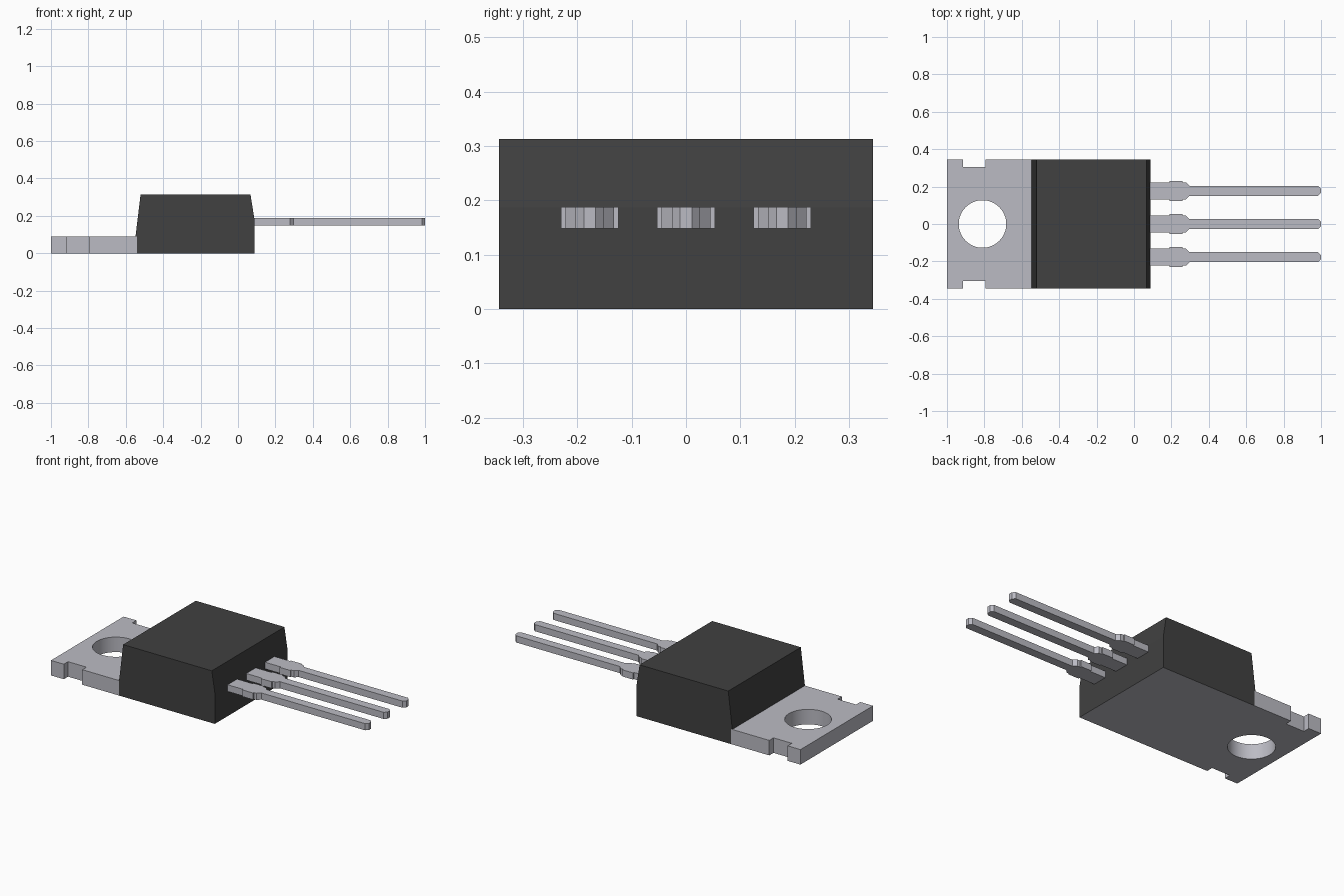
import bpy, bmesh, math
from mathutils import Vector

cube = bpy.data.objects.get("Cube")
if cube:
    bpy.data.objects.remove(cube, do_unlink=True)


def material(name, color):
    m = bpy.data.materials.new(name)
    m.use_nodes = True
    m.diffuse_color = color
    bsdf = next(n for n in m.node_tree.nodes if n.type == 'BSDF_PRINCIPLED')
    bsdf.inputs["Base Color"].default_value = color
    bsdf.inputs["Roughness"].default_value = 0.5
    return m


metal = material("tin grey metal", (0.50, 0.50, 0.55, 1))
plastic = material("dark grey plastic", (0.052, 0.052, 0.052, 1))


def prism(name, loops, direction, mats):
    """Extrude a flat outline (first loop) with optional holes (other loops)."""
    bm = bmesh.new()
    edges = []
    for loop in loops:
        vs = [bm.verts.new(p) for p in loop]
        edges += [bm.edges.new((a, b)) for a, b in zip(vs, vs[1:] + vs[:1])]
    if len(loops) == 1:
        bm.faces.new(vs)
    else:
        bmesh.ops.triangle_fill(bm, edges=edges, use_beauty=True)
    ext = bmesh.ops.extrude_face_region(bm, geom=bm.faces[:], use_keep_orig=True)
    bmesh.ops.translate(bm, vec=Vector(direction),
                        verts=[g for g in ext["geom"] if isinstance(g, bmesh.types.BMVert)])
    bmesh.ops.recalc_face_normals(bm, faces=bm.faces[:])
    me = bpy.data.meshes.new(name)
    bm.to_mesh(me)
    bm.free()
    for m in mats:
        me.materials.append(m)
    ob = bpy.data.objects.new(name, me)
    bpy.context.collection.objects.link(ob)
    return ob


def mirrored(half, z, y0=0.0):
    """Closed outline from a half profile of (x, half width)."""
    return ([(x, y0 - w, z) for x, w in half] +
            [(x, y0 + w, z) for x, w in reversed(half)])


W = 0.344

# Mounting tab with side notches and a screw hole
tab = [(-1.0, W), (-0.915, W), (-0.915, 0.304), (-0.793, 0.304), (-0.793, W), (-0.54, W)]
hole = [(-0.81 + 0.127 * math.cos(a), 0.127 * math.sin(a), 0.0)
        for a in (2 * math.pi * i / 64 for i in range(64))]
tab_ob = prism("mounting_tab", [mirrored(tab, 0.0), hole], (0, 0, 0.09), [metal])
bpy.ops.object.select_all(action='DESELECT')
tab_ob.select_set(True)
bpy.context.view_layer.objects.active = tab_ob
bpy.ops.object.shade_smooth_by_angle(angle=math.radians(30))

# Moulded body with drafted ends; its underside is the exposed heat plate
side = [(-0.548, 0.0), (-0.548, 0.09), (-0.521, 0.313), (0.067, 0.313), (0.087, 0.187), (0.087, 0.0)]
body = prism("body", [[(x, -W, z) for x, z in side]], (0, 2 * W, 0), [plastic, metal])
for f in body.data.polygons:
    f.material_index = 1 if f.normal.z < -0.5 else 0

# Three stepped legs with chamfered tips
leg = [(0.06, 0.045), (0.19, 0.045), (0.19, 0.053), (0.26, 0.053), (0.26, 0.045),
       (0.278, 0.045), (0.297, 0.026), (0.985, 0.026), (1.0, 0.011)]
for name, y in (("front_leg", -0.177), ("middle_leg", 0.0), ("back_leg", 0.177)):
    prism(name, [mirrored(leg, 0.148, y)], (0, 0, 0.04), [metal])
